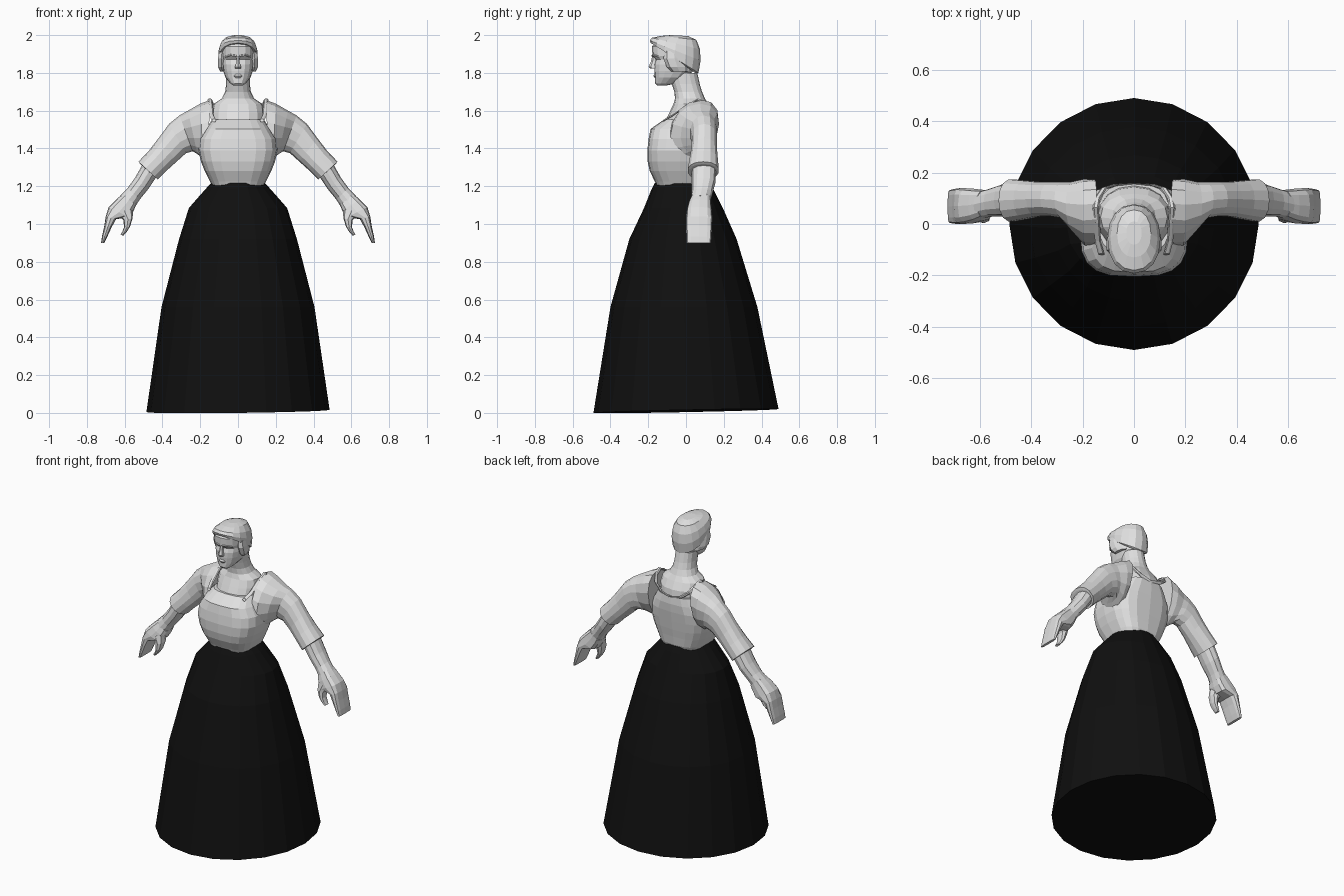
import bpy, bmesh, math
from mathutils import Vector


def material(name, v):
    m = bpy.data.materials.new(name)
    m.diffuse_color = (v, v, v, 1)
    return m


GREY = material("light grey", 0.75)
BLACK = material("black", 0.005)


def bend(v, p):
    return math.copysign(abs(v) ** (2 / p), v)


def loft(name, rings, n=16, p=2.0, mat=GREY, mirror=False):
    """Skin closed rings; each ring = (end a, end b, half-width vector)."""
    bm = bmesh.new()
    loops = []
    for a, b, w in rings:
        a, b, w = Vector(a), Vector(b), Vector(w)
        mid, u = (a + b) / 2, (a - b) / 2
        loops.append([bm.verts.new(mid + u * bend(math.cos(t), p) + w * bend(math.sin(t), p))
                      for t in (2 * math.pi * i / n for i in range(n))])
    for l0, l1 in zip(loops, loops[1:]):
        for i in range(n):
            j = (i + 1) % n
            bm.faces.new((l0[i], l0[j], l1[j], l1[i]))
    bm.faces.new(loops[0])
    bm.faces.new(loops[-1])
    bmesh.ops.recalc_face_normals(bm, faces=bm.faces[:])
    me = bpy.data.meshes.new(name)
    bm.to_mesh(me)
    bm.free()
    me.materials.append(mat)
    ob = bpy.data.objects.new(name, me)
    bpy.context.collection.objects.link(ob)
    if mirror:
        ob.modifiers.new("mirror", "MIRROR")
    return ob


def stack(rows):
    """Rows of (z, half width, front y, back y) -> level rings."""
    return [((0, f, z), (0, k, z), (x, 0, 0)) for z, x, f, k in rows]


def limb(rows):
    """Rows of (outer x, z, inner x, z, front y, back y) -> rings across an arm."""
    return [((ax, (f + k) / 2, az), (bx, (f + k) / 2, bz), (0, (k - f) / 2, 0))
            for ax, az, bx, bz, f, k in rows]


# Long skirt
skirt = stack([(0.56, .405, -.40, .378), (0.92, .312, -.30, .268), (1.085, .26, -.222, .195),
               (1.185, .172, -.182, .145), (1.217, .142, -.165, .125)])
hem = ((0, -.49, 0), (0, .49, .02), (.485, 0, 0.006))
loft("skirt", [hem] + skirt, n=20, mat=BLACK)

# Bodice with the folded neckline panel on top
loft("bodice", stack([(1.20, .135, -.155, .115), (1.225, .148, -.165, .125), (1.28, .176, -.192, .132),
                      (1.33, .196, -.203, .14), (1.39, .21, -.205, .148), (1.45, .204, -.198, .156),
                      (1.503, .17, -.188, .16), (1.552, .138, -.118, .155)]), n=20, p=3.0)

# Upper chest, shoulders and neck
loft("neck", stack([(1.54, .14, -.112, .15), (1.59, .14, -.088, .143), (1.635, .13, -.066, .118),
                    (1.665, .085, -.058, .10), (1.70, .068, -.062, .085), (1.74, .063, -.075, .073),
                    (1.80, .062, -.09, .06)]), n=16, p=2.2)

# Shoulder straps: front neckline corner, over the shoulder, to the back
strap = [(.125, -.118, 1.548), (.138, -.07, 1.575), (.142, 0, 1.625), (.147, .06, 1.657),
         (.14, .10, 1.64), (.115, .138, 1.60), (.07, .152, 1.565), (0, .156, 1.545)]
loft("strap", [((x - .010, y, z), (x + .014, y, z), (0, .004, .009)) for x, y, z in strap],
     n=6, mirror=True)

# Sleeves with a turned-in cuff
loft("sleeve", [((.145, .08, 1.658), (.165, .0, 1.34), (0, .125, 0)),
                ((.20, .075, 1.637), (.185, .015, 1.345), (0, .125, 0)),
                ((.265, .08, 1.60), (.215, .055, 1.37), (0, .095, 0))]
     + limb([(.31, 1.575, .24, 1.385, .022, .165), (.365, 1.53, .275, 1.375, .03, .165),
             (.42, 1.455, .325, 1.33, .028, .165), (.47, 1.39, .375, 1.285, .018, .17),
             (.527, 1.33, .425, 1.235, .008, .175), (.518, 1.318, .432, 1.243, .02, .165)]),
     n=14, p=2.2, mirror=True)

# Forearm running into a mitten hand
loft("forearm", limb([(.50, 1.325, .425, 1.26, .03, .16), (.545, 1.245, .475, 1.185, .03, .155),
                      (.585, 1.19, .52, 1.13, .03, .14), (.625, 1.15, .545, 1.09, .022, .13)]),
     n=12, p=2.2, mirror=True)
loft("hand", limb([(.61, 1.16, .54, 1.10, .026, .132), (.645, 1.13, .552, 1.07, .012, .134),
                   (.685, 1.09, .575, 1.035, .002, .138), (.70, 1.04, .645, 1.026, .0, .14),
                   (.708, .99, .668, .985, .0, .138), (.72, .935, .692, .932, .002, .135),
                   (.725, .90, .708, .90, .004, .132)]), n=12, p=3.2, mirror=True)
loft("thumb", limb([(.65, 1.07, .555, 1.075, .008, .085), (.607, 1.02, .558, 1.03, .004, .07),
                    (.603, .985, .572, .985, .004, .06), (.612, .96, .59, .957, .008, .055),
                    (.622, .943, .607, .938, .012, .048)]), n=8, p=2.6, mirror=True)

# Head, with the eye line set back under the brow
loft("head", stack([(1.733, .024, -.152, -.105), (1.745, .042, -.164, -.05), (1.775, .066, -.164, .0),
                    (1.81, .078, -.168, .04), (1.845, .083, -.168, .05), (1.87, .084, -.16, .055),
                    (1.89, .086, -.178, .055), (1.94, .086, -.18, .05), (1.975, .06, -.15, .03)]),
     n=16, p=2.4)

# Nose, brows and lips
loft("nose", stack([(1.823, .018, -.19, -.15), (1.832, .018, -.198, -.15), (1.86, .010, -.186, -.15),
                    (1.892, .011, -.178, -.15)]), n=6)
loft("brow", [((x, y, z + .006), (x, y, z - .006), (0, .012, 0))
              for x, y, z in ((.008, -.172, 1.89), (.04, -.166, 1.895), (.066, -.138, 1.887))],
     n=6, mirror=True)
loft("lips", stack([(1.772, .016, -.164, -.14), (1.784, .026, -.173, -.14),
                    (1.796, .016, -.166, -.14)]), n=8)

# Hair cap with a hairline sloping down to the nape
cap = [(-.172, 1.955, .055, 1.795, .092), (-.186, 1.958, .066, 1.80, .102), (-.192, 1.972, .077, 1.865, .103),
       (-.18, 1.986, .074, 1.925, .092), (-.13, 1.996, .055, 1.975, .066), (-.08, 2.0, .01, 1.995, .03)]
loft("hair", [((0, f, fz), (0, k, kz), (w, 0, 0)) for f, fz, k, kz, w in cap], n=16, p=2.2)

# Hair rolls over the ears
loft("hair_roll", [((.075 + w, y - d, z), (.075 - w, y + d, z), (d * .3, d, 0))
                   for z, y, w, d in ((1.808, -.035, .018, .03), (1.83, -.045, .03, .04),
                                      (1.875, -.06, .032, .042), (1.915, -.065, .024, .035))],
     n=8, mirror=True)
